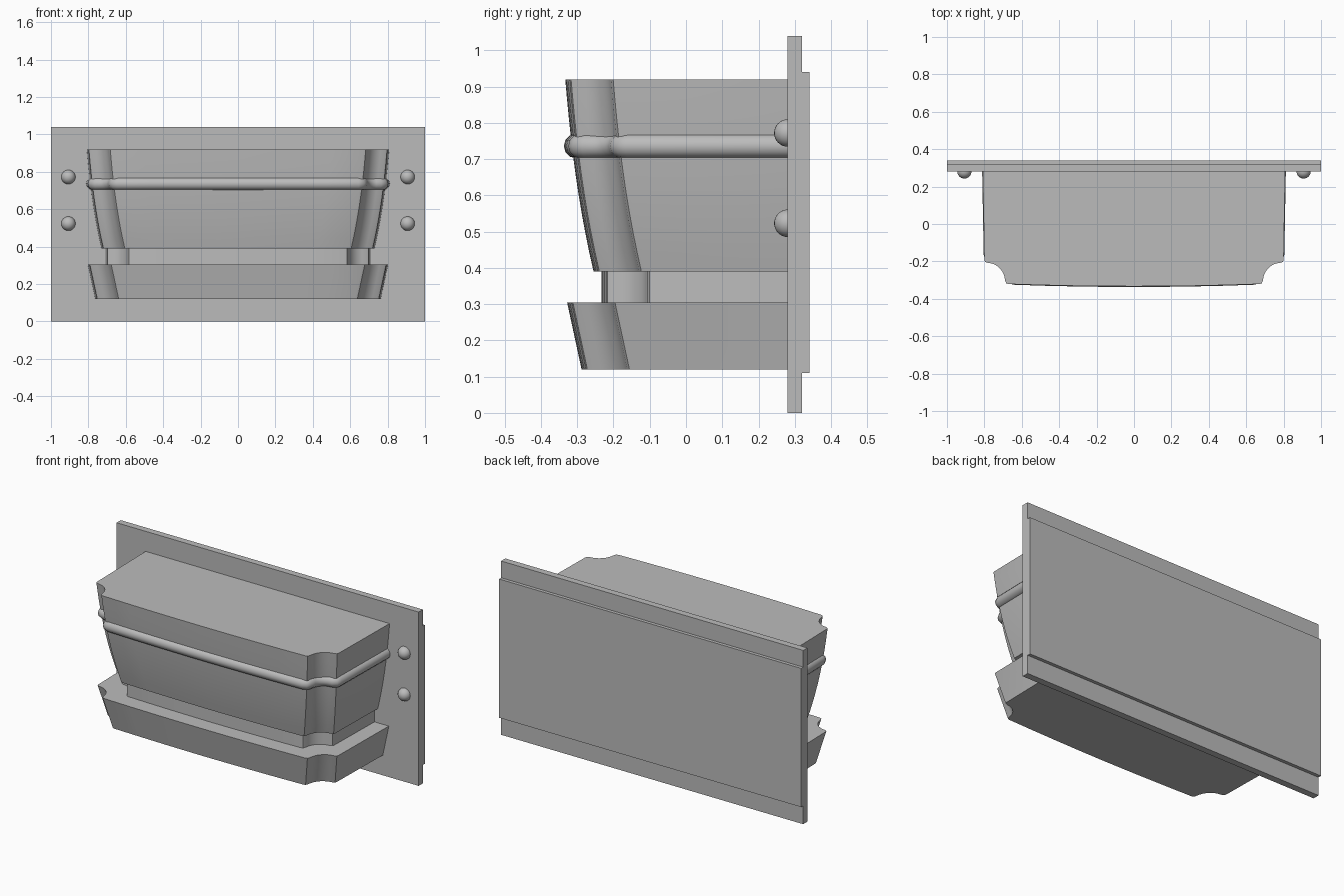
import bpy, bmesh, math
from mathutils import Vector

if "Cube" in bpy.data.objects:
    bpy.data.objects.remove(bpy.data.objects["Cube"], do_unlink=True)

grey = bpy.data.materials.new("plain grey")
grey.use_nodes = True
grey.diffuse_color = (0.5, 0.5, 0.5, 1)
grey.node_tree.nodes["Principled BSDF"].inputs["Base Color"].default_value = (0.5, 0.5, 0.5, 1)

BACK = 0.29  # rear end of the body, sunk into the wall plate


def finish(name, bm, smooth=None):
    bmesh.ops.recalc_face_normals(bm, faces=bm.faces)
    mesh = bpy.data.meshes.new(name)
    bm.to_mesh(mesh)
    bm.free()
    mesh.materials.append(grey)
    ob = bpy.data.objects.new(name, mesh)
    bpy.context.collection.objects.link(ob)
    if smooth:
        shade(ob, smooth)
    return ob


def shade(ob, degrees):
    bpy.ops.object.select_all(action='DESELECT')
    ob.select_set(True)
    bpy.context.view_layer.objects.active = ob
    bpy.ops.object.shade_smooth_by_angle(angle=math.radians(degrees))


def box(name, x, y0, y1, z0, z1):
    bm = bmesh.new()
    bmesh.ops.create_cube(bm, size=1)
    for v in bm.verts:
        v.co = (v.co.x * 2 * x, (y0 + y1) / 2 + v.co.y * (y1 - y0),
                (z0 + z1) / 2 + v.co.z * (z1 - z0))
    return finish(name, bm)


def outline(d):
    """Plan outline inset by d: straight sides, scooped corners, bowed front."""
    half = [(0.808, BACK), (0.80, -0.19), (0.797, -0.201), (0.785, -0.207)]
    for i in range(1, 9):                       # concave scoop
        a = math.radians(95 + 80 * i / 9)
        half.append((0.785 + 0.095 * math.cos(a), -0.305 + 0.097 * math.sin(a)))
    half += [(0.688, -0.306), (0.683, -0.317), (0.67, -0.321)]
    half += [(x, -0.333 + 0.012 * (x / 0.67) ** 2) for x in (0.5, 0.33, 0.16)]
    half = [(x - d, y if y == BACK else y + d) for x, y in half]
    return half + [(0, -0.333 + d)] + [(-x, y) for x, y in reversed(half)]


def loft(name, levels):
    """Stack inset outlines, given as (height, inset), into a closed solid."""
    bm = bmesh.new()
    rings = [[bm.verts.new((x, y, z)) for x, y in outline(d)] for z, d in levels]
    n = len(rings[0])
    for low, high in zip(rings, rings[1:]):
        for i in range(n):
            j = (i + 1) % n
            bm.faces.new((low[i], low[j], high[j], high[i]))
    bm.faces.new(rings[0])
    bm.faces.new(rings[-1])
    return finish(name, bm, 35)


# wall plate and its thinner backing
box("wall_plate", 1, 0.28, 0.32, 0, 1.04)
box("backing_plate", 1, 0.32, 0.34, 0.11, 0.94)

# bowl, neck and foot of the planter
bowl = []
for i in range(11):
    t = i / 10
    bowl.append((0.92 - 0.53 * t, 0.045 * t + 0.033 * t ** 2.4))
loft("bowl", bowl[::-1])
loft("neck", [(0.30, 0.10), (0.395, 0.10)])
loft("foot", [(0.12, 0.045), (0.305, 0.005)])

# round moulding running along the bowl
curve = bpy.data.curves.new("moulding", 'CURVE')
curve.dimensions = '3D'
curve.bevel_depth = 0.034
curve.bevel_resolution = 4
path = outline(0.03)
spline = curve.splines.new('POLY')
spline.points.add(len(path) - 1)
for p, (x, y) in zip(spline.points, path):
    p.co = (x, y, 0.736, 1)
curve.materials.append(grey)
moulding = bpy.data.objects.new("moulding", curve)
bpy.context.collection.objects.link(moulding)
bpy.ops.object.select_all(action='DESELECT')
moulding.select_set(True)
bpy.context.view_layer.objects.active = moulding
bpy.ops.object.convert(target='MESH')
shade(bpy.context.view_layer.objects.active, 60)

# round bolt heads on the plate
for side, x in (("left", 0.907), ("right", -0.907)):
    for row, z in (("upper", 0.772), ("lower", 0.523)):
        bm = bmesh.new()
        bmesh.ops.create_uvsphere(bm, u_segments=24, v_segments=16, radius=0.038)
        bmesh.ops.translate(bm, verts=bm.verts, vec=Vector((x, 0.281, z)))
        finish(f"bolt_{row}_{side}", bm, 40)
